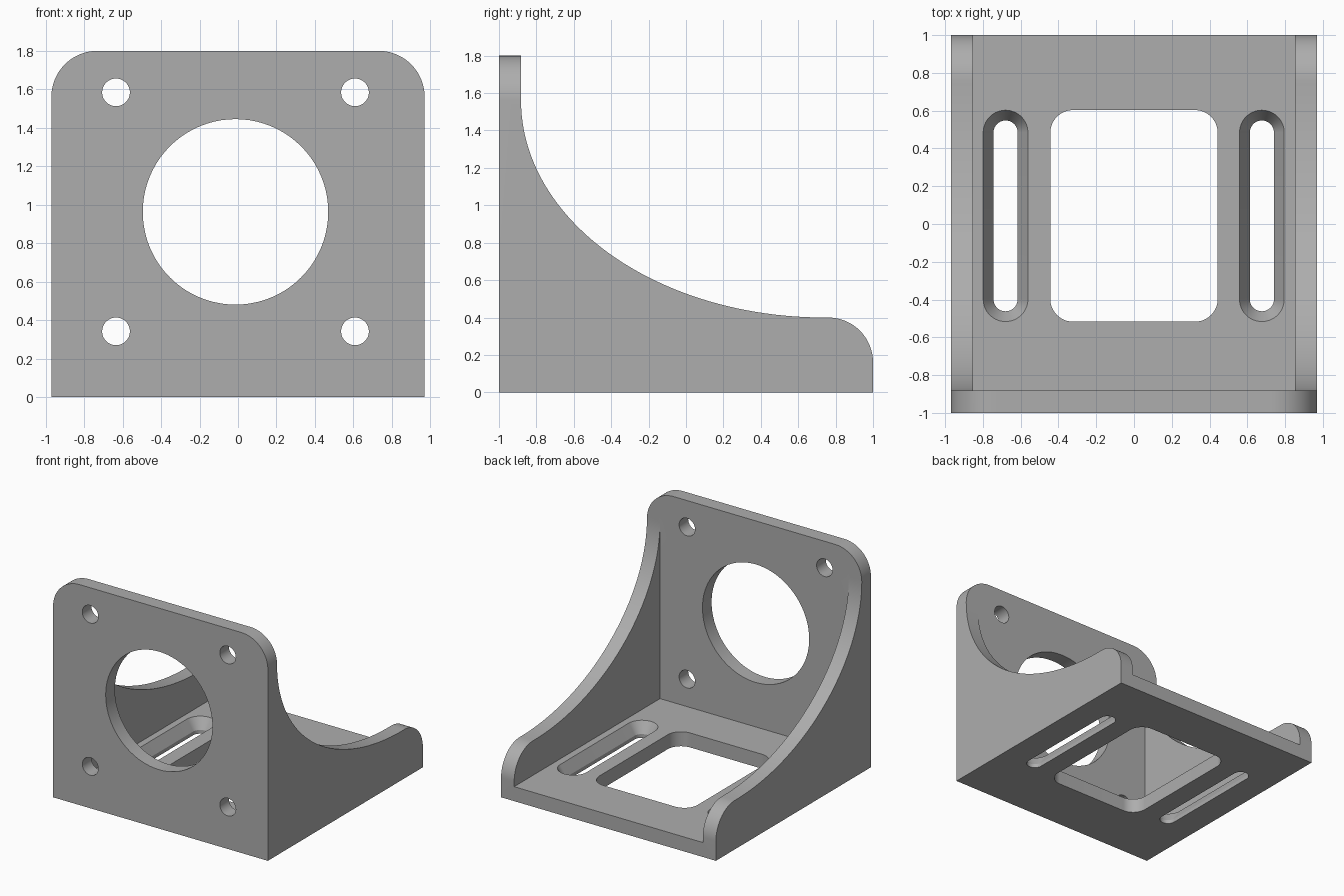
import bpy, bmesh, math
from mathutils import Vector

old = bpy.data.objects.get("Cube")
if old:
    bpy.data.objects.remove(old, do_unlink=True)

WIDTH, HEIGHT, WALL = 1.94, 1.8, 0.118
HALF = WIDTH / 2
HOLE_X, HOLE_Z = -0.013, 0.963     # centre of the front hole pattern

grey = bpy.data.materials.new("plain grey")
grey.use_nodes = True
colour = (0.42, 0.42, 0.42, 1)
grey.diffuse_color = colour
grey.node_tree.nodes["Principled BSDF"].inputs["Base Color"].default_value = colour


def arc(cx, cy, rx, ry, start, end, steps=20):
    """Points along an elliptical arc, angles in degrees."""
    angles = [math.radians(start + (end - start) * i / steps) for i in range(steps + 1)]
    return [(cx + rx * math.cos(a), cy + ry * math.sin(a)) for a in angles]


def rounded_rect(cx, cy, hx, hy, r):
    """Rounded rectangle outline; becomes a slot or circle at full radius."""
    points = []
    for i, (sx, sy) in enumerate([(1, 1), (-1, 1), (-1, -1), (1, -1)]):
        corner = arc(cx + sx * (hx - r), cy + sy * (hy - r), r, r, 90 * i, 90 * i + 90)
        for p in corner:
            if not points or (Vector(p) - Vector(points[-1])).length > 1e-5:
                points.append(p)
    if (Vector(points[0]) - Vector(points[-1])).length < 1e-5:
        points.pop()
    return points


def loft(name, layers, axis):
    """Solid through stacked (outline, position) layers along an axis."""
    place = {"x": lambda a, b, d: (d, a, b),
             "y": lambda a, b, d: (a, d, b),
             "z": lambda a, b, d: (a, b, d)}[axis]
    bm = bmesh.new()
    rings = [[bm.verts.new(place(a, b, d)) for a, b in outline] for outline, d in layers]
    for low, high in zip(rings, rings[1:]):
        for i in range(len(low)):
            j = (i + 1) % len(low)
            bm.faces.new((low[i], low[j], high[j], high[i]))
    bm.faces.new(rings[0])
    bm.faces.new(rings[-1])
    bmesh.ops.recalc_face_normals(bm, faces=bm.faces)
    mesh = bpy.data.meshes.new(name)
    bm.to_mesh(mesh)
    bm.free()
    mesh.materials.append(grey)
    obj = bpy.data.objects.new(name, mesh)
    bpy.context.collection.objects.link(obj)
    return obj


def combine(body, tool, operation="DIFFERENCE"):
    """Apply a boolean and discard the tool."""
    tool.hide_render = True
    mod = body.modifiers.new(tool.name, "BOOLEAN")
    mod.operation, mod.solver, mod.object = operation, "EXACT", tool
    bpy.context.view_layer.objects.active = body
    bpy.ops.object.modifier_apply(modifier=mod.name)
    bpy.data.objects.remove(tool, do_unlink=True)


# Side silhouette: tall plate, sweeping gusset curve, rounded rear corner
plate_back = -1 + WALL
side = [(-1, 0), (1, 0)]
side += arc(0.76, 0.16, 0.24, 0.24, 0, 90)
side += arc(0.74, 1.56, 0.74 - plate_back, 1.16, 270, 180, 48)
side += [(plate_back, HEIGHT), (-1, HEIGHT)]
bracket = loft("motor_bracket", [(side, -1.2), (side, 1.2)], "x")

# Front silhouette with rounded upper corners
front = rounded_rect(0, HEIGHT / 2 - 0.25, HALF, HEIGHT / 2 + 0.25, 0.24)
combine(bracket, loft("front_outline", [(front, -1.5), (front, 1.5)], "y"), "INTERSECT")

# Open interior between plate, base and gussets
inner = HALF - WALL
cavity = [(-inner, plate_back), (inner, plate_back), (inner, 2), (-inner, 2)]
combine(bracket, loft("cavity", [(cavity, WALL), (cavity, 3)], "z"))

# Large round opening and four bolt holes in the front plate
holes = [(HOLE_X, HOLE_Z, 0.482)]
holes += [(HOLE_X + sx * 0.621, HOLE_Z + sz * 0.621, 0.072) for sx in (-1, 1) for sz in (-1, 1)]
for x, z, r in holes:
    circle = rounded_rect(x, z, r, r, r)
    combine(bracket, loft("front_hole", [(circle, -1.2), (circle, plate_back + 0.05)], "y"))

# Rounded window in the base
window = rounded_rect(0, 0.043, 0.443, 0.56, 0.12)
combine(bracket, loft("base_window", [(window, -0.2), (window, 0.2)], "z"))

# Countersunk slots either side of the window
for x in (-0.68, 0.677):
    narrow, wide = [rounded_rect(x, 0.043, r, 0.441 + r, r) for r in (0.064, 0.119)]
    layers = [(narrow, -0.2), (narrow, 0.03), (wide, WALL + 0.001), (wide, 0.2)]
    combine(bracket, loft("base_slot", layers, "z"))

bpy.ops.object.select_all(action="DESELECT")
bracket.select_set(True)
bpy.context.view_layer.objects.active = bracket
bpy.ops.object.shade_smooth_by_angle(angle=math.radians(25))
